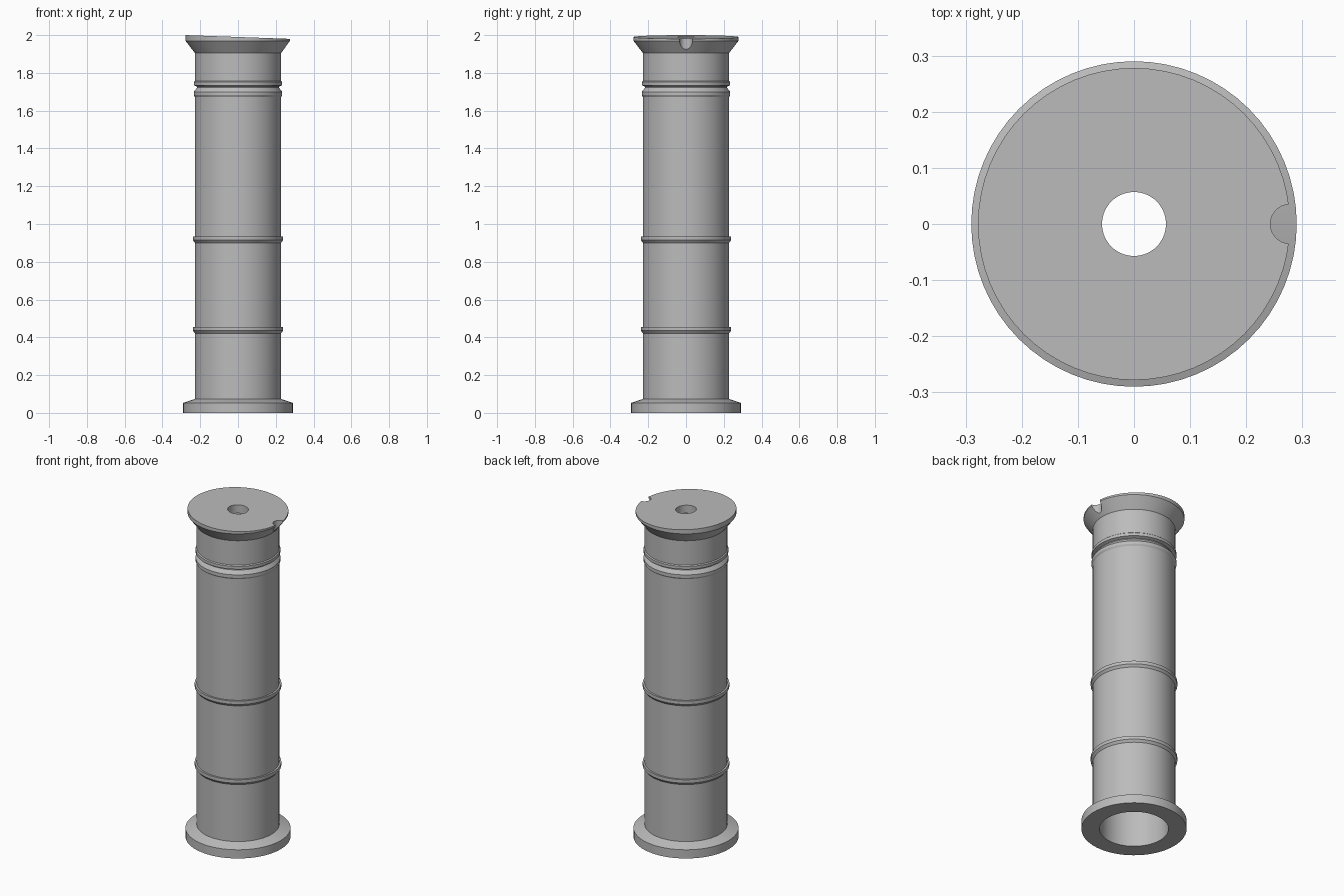
import bpy, bmesh, math

cube = bpy.data.objects.get("Cube")
if cube:
    bpy.data.objects.remove(cube, do_unlink=True)

SEGMENTS = 64
BODY = 0.228      # outer wall radius
BORE = 0.19       # inner wall radius
HOLE = 0.057      # hole in the top plate
LIP = 0.278       # rim radius
TOP = 1.99        # mean height of the slanted top

metal = bpy.data.materials.new("grey metal")
metal.use_nodes = True
colour = (0.5, 0.5, 0.5, 1)
metal.diffuse_color = colour
metal.node_tree.nodes["Principled BSDF"].inputs["Base Color"].default_value = colour


def band(top):
    """Raised ring with a flat top and a tapered underside."""
    return [(BODY, top - 0.034), (0.239, top - 0.02), (0.239, top), (BODY, top)]


def lathe(name, profile):
    """Spin a closed profile of (radius, height) points around z."""
    bm = bmesh.new()
    rings = []
    for r, z in profile:
        rings.append([bm.verts.new((r * math.cos(a), r * math.sin(a), z))
                      for a in (2 * math.pi * i / SEGMENTS for i in range(SEGMENTS))])
    for k, low in enumerate(rings):
        high = rings[(k + 1) % len(rings)]
        for i in range(SEGMENTS):
            j = (i + 1) % SEGMENTS
            bm.faces.new((low[i], low[j], high[j], high[i]))
    # Slant the top plate down towards +x
    for v in bm.verts:
        if abs(v.co.z - TOP) < 1e-4:
            v.co.z -= 0.01 * v.co.x / LIP
    bmesh.ops.recalc_face_normals(bm, faces=bm.faces)
    mesh = bpy.data.meshes.new(name)
    bm.to_mesh(mesh)
    bm.free()
    mesh.materials.append(metal)
    obj = bpy.data.objects.new(name, mesh)
    bpy.context.collection.objects.link(obj)
    return obj


# Hollow column: foot flange, bands, neck groove, flared head, pierced top plate
foot = [(BORE, 0), (0.29, 0), (0.29, 0.053), (BODY, 0.074)]
groove = [(BODY, 1.672), (0.234, 1.682), (0.234, 1.70), (0.217, 1.722),
          (0.217, 1.727), (0.234, 1.734), (0.234, 1.752), (BODY, 1.757)]
head = [(BODY, 1.905), (LIP, 1.97), (LIP, TOP), (HOLE, TOP)]
cavity = [(HOLE, 1.94), (BORE, 1.94)]
column = lathe("column", foot + band(0.455) + band(0.934) + groove + head + cavity)

# Rounded notch through the rim
bpy.ops.mesh.primitive_cylinder_add(vertices=32, radius=0.035, depth=0.3,
                                    location=(0.278, 0, 1.95))
cutter = bpy.context.object
cutter.name = "notch_cutter"
cutter.hide_render = True
cutter.data.materials.append(metal)
cut = column.modifiers.new("notch", "BOOLEAN")
cut.operation = "DIFFERENCE"
cut.solver = "EXACT"
cut.object = cutter

bpy.ops.object.select_all(action="DESELECT")
column.select_set(True)
bpy.context.view_layer.objects.active = column
bpy.ops.object.modifier_apply(modifier=cut.name)
bpy.data.objects.remove(cutter, do_unlink=True)
bpy.ops.object.shade_smooth_by_angle(angle=math.radians(25))
